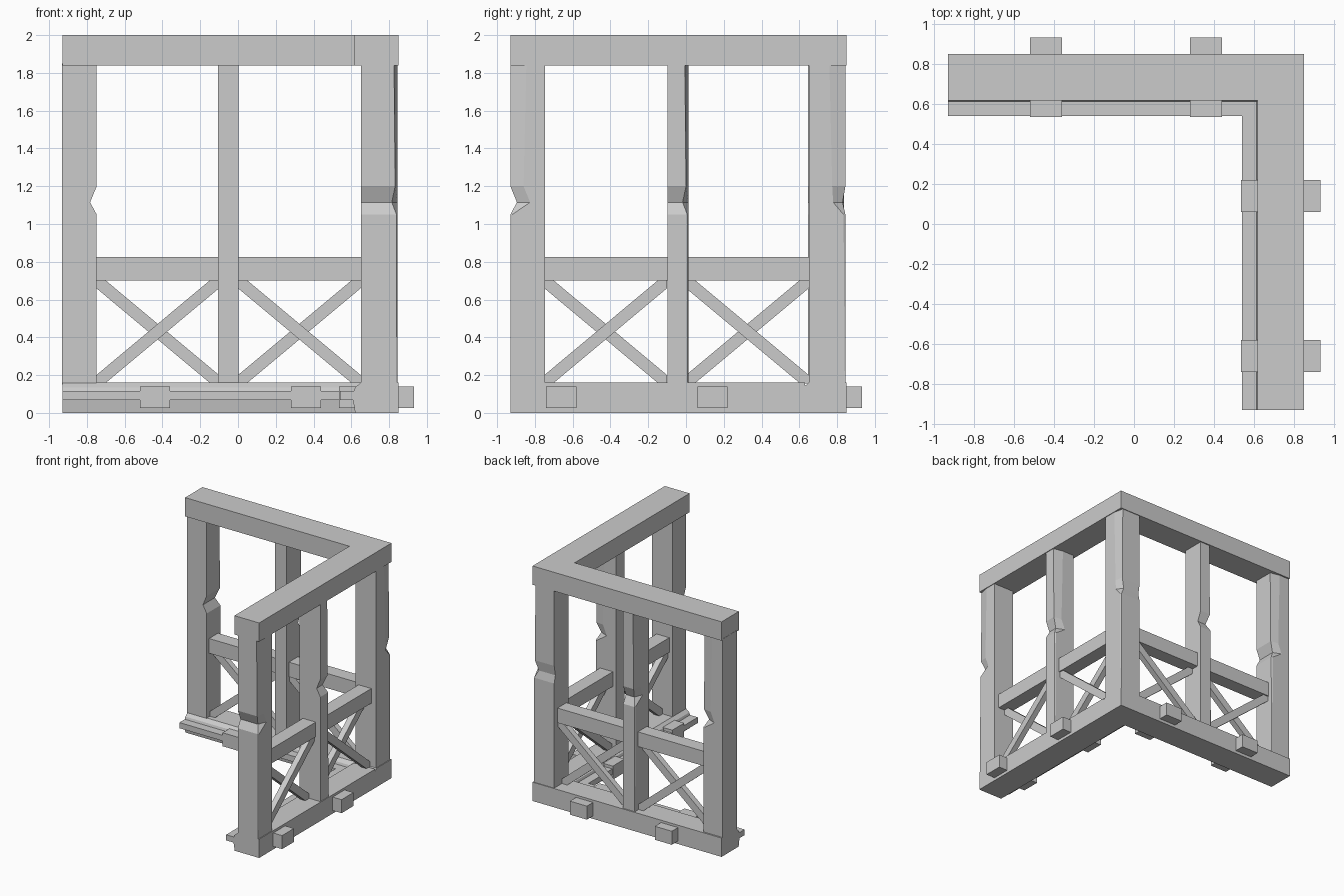
import bpy, bmesh
from mathutils import Vector

if "Cube" in bpy.data.objects:
    bpy.data.objects.remove(bpy.data.objects["Cube"])


def loft(name, rings):
    """Closed solid skinned through matching rings of points."""
    bm = bmesh.new()
    vs = [[bm.verts.new(p) for p in r] for r in rings]
    n = len(vs[0])
    bm.faces.new(vs[0])
    bm.faces.new(vs[-1])
    for a, b in zip(vs, vs[1:]):
        for i in range(n):
            j = (i + 1) % n
            bm.faces.new((a[i], a[j], b[j], b[i]))
    bmesh.ops.recalc_face_normals(bm, faces=bm.faces)
    me = bpy.data.meshes.new(name)
    bm.to_mesh(me)
    bm.free()
    ob = bpy.data.objects.new(name, me)
    bpy.context.collection.objects.link(ob)
    return ob


def post(name, cx, cy, hu, hv, u, v, notch=0.035, cut=(0.03, 0.07)):
    """Post notched on its v face, with the u/v edge shaved off above."""
    u, v = Vector(u + (0,)), Vector(v + (0,))
    rings = []
    for z, d, cu, cv in ((0.15, 0, .003, .003), (1.05, 0, .005, .01),
                         (1.115, notch, *cut),
                         (1.20, 0, .012, .07), (1.85, 0, .018, .085)):
        pts = [(-hu, -hv), (hu, -hv), (hu, hv - d - cv), (hu - cu, hv - d), (-hu, hv - d)]
        rings.append([Vector((cx, cy, z)) + u * a + v * b for a, b in pts])
    loft(name, rings)


# Each wing uses s (along), t (outward), z; the side wing swaps x and y
wings = (("back", lambda s, t, z: (s, t, z)), ("side", lambda s, t, z: (t, s, z)))
for wing, to in wings:
    def beam(name, s0, s1, section):
        loft(f"{wing}_{name}", [[to(s, t, z) for t, z in section] for s in (s0, s1)])

    def block(name, s0, s1, t0, t1, z0, z1):
        beam(name, s0, s1, [(t0, z0), (t1, z0), (t1, z1), (t0, z1)])

    end = 0.85 if wing == "back" else 0.63
    # Top beam, sill and inner ledge
    block("top_beam", -0.93, end, 0.617, 0.85, 1.84, 2.0)
    beam("sill", -0.93, end, [(0.62, 0), (0.85, 0), (0.85, 0.16), (0.65, 0.16),
                              (0.62, 0.135), (0.605, 0.09)])
    block("ledge", -0.93, 0.61, 0.54, 0.63, 0.067, 0.115)
    # Floor joist ends through the sill
    for i, s in enumerate((-0.44, 0.36) if wing == "back" else (-0.66, 0.14)):
        block(f"joist_{i}", s - 0.08, s + 0.08, 0.535, 0.933, 0.025, 0.14)

    # Hand rails and crossed braces in both bays
    for i, (a, b, rising_first) in enumerate(((-0.75, -0.1, True), (0.0, 0.65, False))):
        block(f"rail_{i}", a - 0.02, b + 0.02, 0.68, 0.80, 0.70, 0.825)
        z0, z1, w = 0.155, 0.705, 0.045
        rising = [(a, z0), (a + w, z0), (b, z1 - w), (b, z1), (b - w, z1), (a, z0 + w)]
        falling = [(a + b - s, z) for s, z in rising]
        inner, outer = (0.69, 0.74), (0.742, 0.79)
        if rising_first == (wing == "side"):
            inner, outer = outer, inner
        for label, shape, depth in (("rising", rising, inner), ("falling", falling, outer)):
            loft(f"{wing}_{label}_brace_{i}", [[to(s, t, z) for s, z in shape] for t in depth])

# Posts
X, Y, NX, NY = (1, 0), (0, 1), (-1, 0), (0, -1)
post("back_end_post", -0.84, 0.742, 0.095, 0.092, Y, X)
post("back_middle_post", -0.052, 0.745, 0.055, 0.095, NX, Y)
post("corner_post", 0.747, 0.747, 0.097, 0.097, X, Y, 0.015, (0.04, 0.05))
post("side_middle_post", 0.747, -0.043, 0.055, 0.097, Y, X)
post("side_end_post", 0.747, -0.838, 0.097, 0.092, X, NY)
